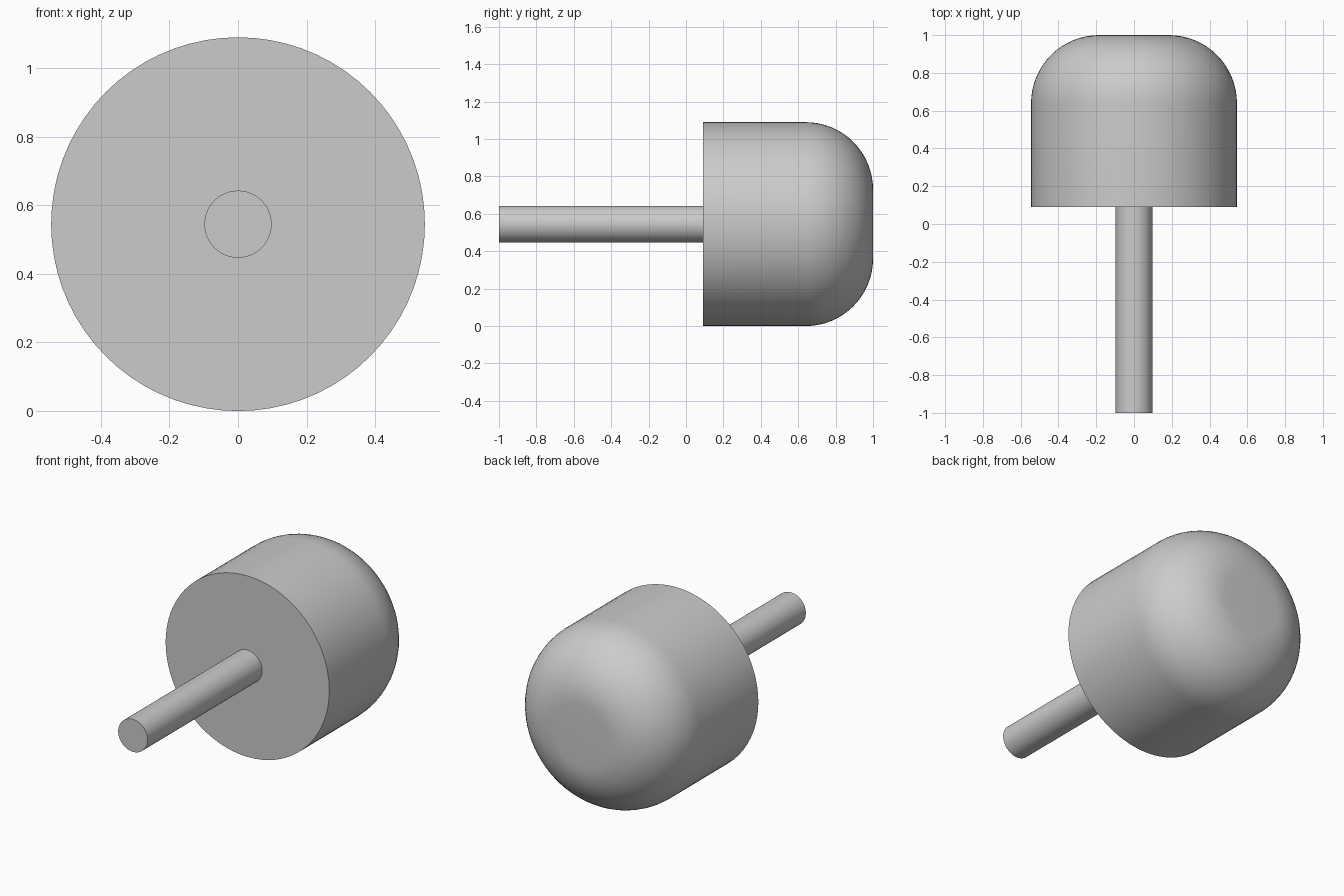
import bpy
import bmesh
from math import cos, sin, pi, radians
from mathutils import Matrix, Vector

cube = bpy.data.objects.get("Cube")
if cube:
    bpy.data.objects.remove(cube, do_unlink=True)

AXIS_Z = 0.545
HEAD_R, HEAD_FRONT, HEAD_BACK, FILLET = 0.545, 0.09, 1.0, 0.36
SHAFT_R, SHAFT_FRONT = 0.098, -1.0

grey = bpy.data.materials.new("plain_grey")
grey.use_nodes = True
colour = (0.6, 0.6, 0.6, 1)
grey.diffuse_color = colour
grey.node_tree.nodes["Principled BSDF"].inputs["Base Color"].default_value = colour


def lathe(name, profile, steps):
    """Turn a (radius, y) profile around the horizontal y axis."""
    bm = bmesh.new()
    verts = [bm.verts.new((r, y, 0)) for r, y in profile]
    edges = [bm.edges.new(pair) for pair in zip(verts, verts[1:])]
    bmesh.ops.spin(bm, geom=verts + edges, cent=(0, 0, 0), axis=(0, 1, 0),
                   angle=2 * pi, steps=steps)
    bmesh.ops.remove_doubles(bm, verts=bm.verts, dist=0.0001)
    bmesh.ops.recalc_face_normals(bm, faces=bm.faces)
    bmesh.ops.transform(bm, matrix=Matrix.Translation(Vector((0, 0, AXIS_Z))),
                        verts=bm.verts)
    mesh = bpy.data.meshes.new(name)
    bm.to_mesh(mesh)
    bm.free()
    mesh.materials.append(grey)
    obj = bpy.data.objects.new(name, mesh)
    bpy.context.collection.objects.link(obj)
    bpy.ops.object.select_all(action='DESELECT')
    obj.select_set(True)
    bpy.context.view_layer.objects.active = obj
    bpy.ops.object.shade_smooth_by_angle(angle=radians(30))
    return obj


# Head: flat front, straight side, quarter-round shoulder, flat back
shoulder = [(HEAD_R - FILLET + FILLET * cos(a), HEAD_BACK - FILLET + FILLET * sin(a))
            for a in (i * pi / 2 / 16 for i in range(17))]
lathe("rounded_head", [(0, HEAD_FRONT), (HEAD_R, HEAD_FRONT)] + shoulder
      + [(0, HEAD_BACK)], 72)

# Shaft: plain round rod meeting the flat front of the head
lathe("shaft", [(0, SHAFT_FRONT), (SHAFT_R, SHAFT_FRONT),
                (SHAFT_R, HEAD_FRONT), (0, HEAD_FRONT)], 48)
